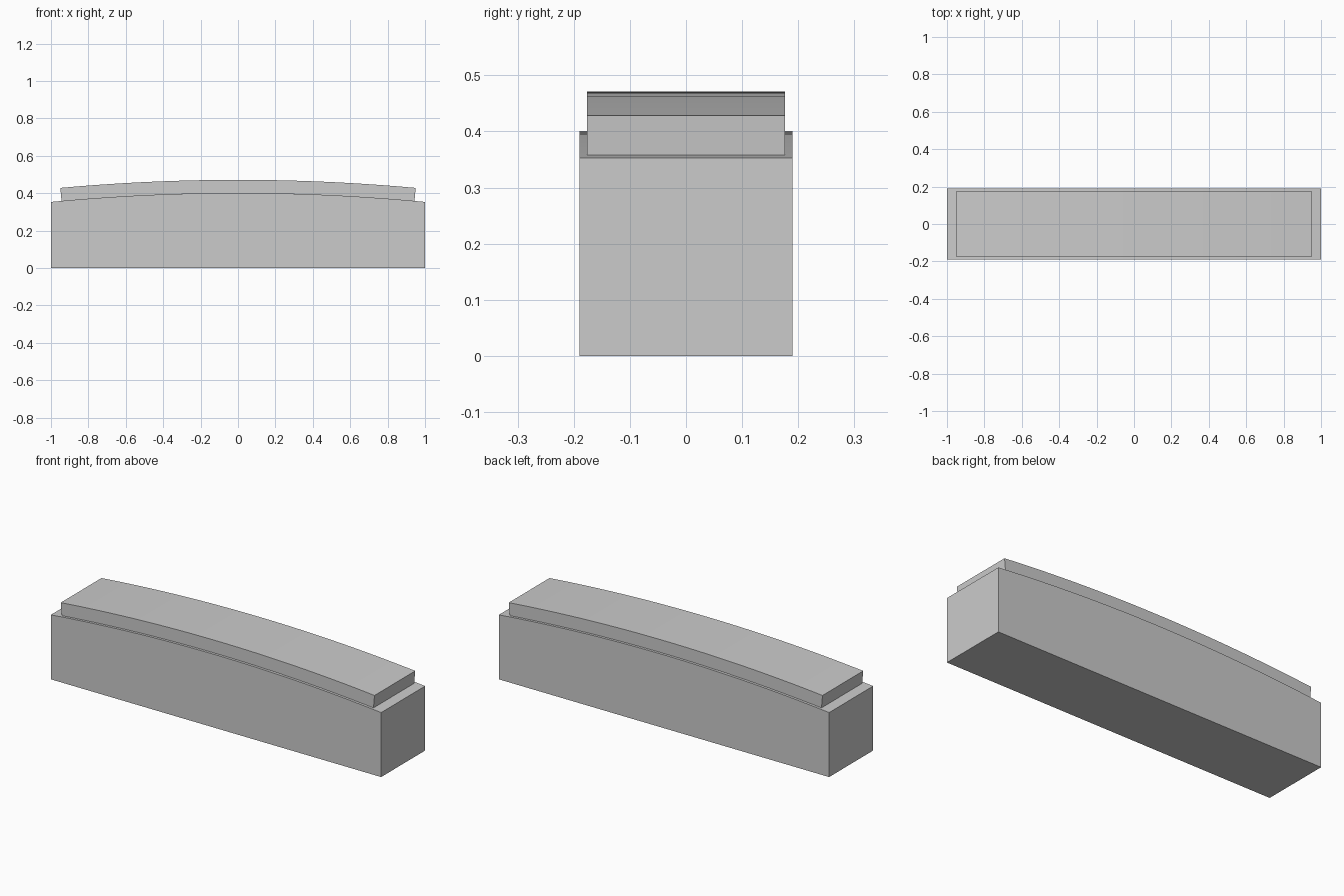
import bpy
import math

cube = bpy.data.objects.get("Cube")
if cube:
    bpy.data.objects.remove(cube, do_unlink=True)

grey = bpy.data.materials.new("plain_grey")
grey.use_nodes = True
COLOUR = (0.6, 0.6, 0.6, 1)
grey.diffuse_color = COLOUR
grey.node_tree.nodes["Principled BSDF"].inputs["Base Color"].default_value = COLOUR

RADIUS = 10.44      # crown curve of the block
CROWN = 0.401       # block height at the middle
SEGMENTS = 32


def arc(half_angle, offset):
    """Points along the crown curve, raised by offset, from -x to +x."""
    r = RADIUS + offset
    angles = [half_angle * (2 * i / SEGMENTS - 1) for i in range(SEGMENTS + 1)]
    return [(r * math.sin(a), CROWN - RADIUS + r * math.cos(a)) for a in angles]


def extrude_profile(name, profile, half_depth):
    """Solid with an x-z profile running through the depth in y."""
    n = len(profile)
    verts = [(x, y, z) for y in (-half_depth, half_depth) for x, z in profile]
    faces = [tuple(range(n)), tuple(reversed(range(n, 2 * n)))]
    faces += [(i, i + n, (i + 1) % n + n, (i + 1) % n) for i in range(n)]
    mesh = bpy.data.meshes.new(name)
    mesh.from_pydata(verts, [], faces)
    mesh.materials.append(grey)
    obj = bpy.data.objects.new(name, mesh)
    bpy.context.collection.objects.link(obj)
    bpy.ops.object.select_all(action="DESELECT")
    obj.select_set(True)
    bpy.context.view_layer.objects.active = obj
    bpy.ops.object.mode_set(mode="EDIT")
    bpy.ops.mesh.select_all(action="SELECT")
    bpy.ops.mesh.normals_make_consistent(inside=False)
    bpy.ops.object.mode_set(mode="OBJECT")
    bpy.ops.object.shade_smooth_by_angle(angle=math.radians(30))
    return obj


# Block with a flat base and a gently crowned top
crown = arc(math.asin(1 / RADIUS), 0)
extrude_profile("base_block", [(-1, 0)] + crown + [(1, 0)], 0.19)

# Curved pad following the crown, with radial ends
pad_angle = math.asin(0.95 / (RADIUS + 0.07))
lower, upper = arc(pad_angle, 0), arc(pad_angle, 0.07)
extrude_profile("curved_pad", lower + upper[::-1], 0.176)
